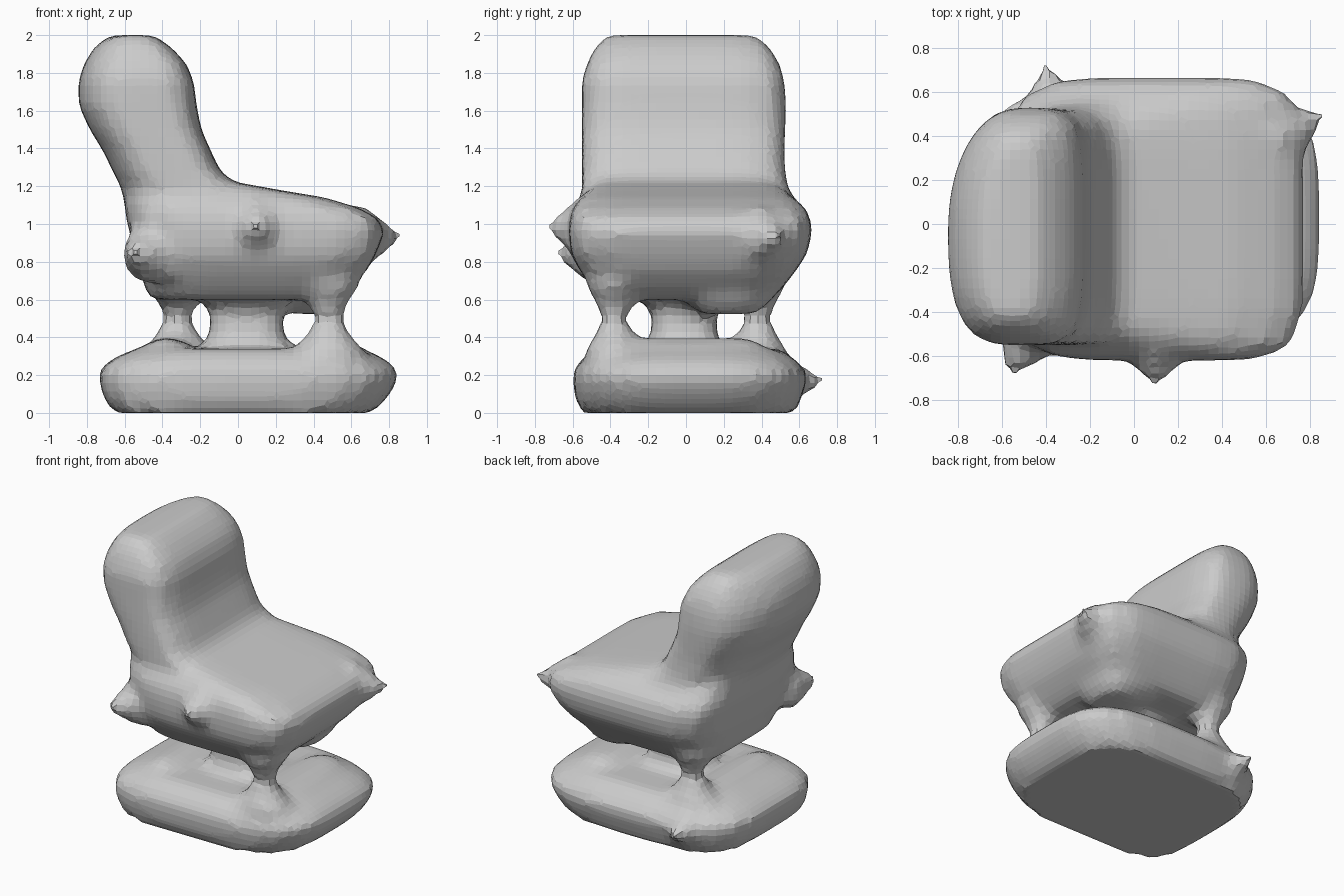
import bpy, bmesh, math
from mathutils import Vector


def outline(x0, x1, y0, y1, powers, count):
    """Rounded rectangle; one roundness per corner: ++, -+, --, +-."""
    cx, cy, rx, ry = (x0 + x1) / 2, (y0 + y1) / 2, (x1 - x0) / 2, (y1 - y0) / 2
    pts = []
    for i in range(count):
        a = 2 * math.pi * i / count
        c, s = math.cos(a), math.sin(a)
        p = powers[int(4 * i / count)]
        r = (abs(c) ** p + abs(s) ** p) ** (-1 / p)
        pts.append((cx + rx * c * r, cy + ry * s * r))
    return pts


def loft(bm, sections, powers=(2, 2, 2, 2), count=32):
    """Stack rounded rectangles (z, x0, x1, y0, y1) into a closed body."""
    rings = [[bm.verts.new((x, y, z)) for x, y in outline(*box, powers, count)]
             for z, *box in sections]
    for lo, hi in zip(rings, rings[1:]):
        for i in range(count):
            j = (i + 1) % count
            bm.faces.new((lo[i], lo[j], hi[j], hi[i]))
    bm.faces.new(rings[0][::-1])
    bm.faces.new(rings[-1])


def post(bm, cx, cy, sections, power):
    loft(bm, [(z, cx - rx, cx + rx, cy - ry, cy + ry) for z, rx, ry in sections],
         (power,) * 4, 16)


def fold(bm, tip, direction, radius, length):
    """Low pointed fold pushing out of a rim."""
    d = Vector(direction).normalized()
    ret = bmesh.ops.create_cone(bm, cap_ends=True, segments=8, radius1=radius,
                                radius2=0.02, depth=length)
    rot = d.to_track_quat('Z', 'Y')
    for v in ret['verts']:
        v.co = Vector(tip) + rot @ (v.co - Vector((0, 0, length / 2)))


bm = bmesh.new()

# seat cushion
loft(bm, [(0.60, -0.47, 0.51, -0.43, 0.45),
          (0.66, -0.49, 0.59, -0.49, 0.51),
          (0.75, -0.52, 0.68, -0.56, 0.58),
          (0.84, -0.55, 0.73, -0.61, 0.64),
          (0.94, -0.57, 0.77, -0.62, 0.665),
          (1.02, -0.59, 0.76, -0.62, 0.665),
          (1.085, -0.60, 0.64, -0.60, 0.63),
          (1.14, -0.60, 0.46, -0.56, 0.57),
          (1.18, -0.60, 0.22, -0.52, 0.52),
          (1.225, -0.60, -0.03, -0.48, 0.48)], (6, 5, 5, 7))
# sagging bulge under the seat
loft(bm, [(0.525, 0.28, 0.48, 0.08, 0.36),
          (0.57, 0.14, 0.53, 0.02, 0.43),
          (0.66, 0.02, 0.58, -0.08, 0.49)], (3, 3, 3, 3))

# backrest, rounder on its rear side
loft(bm, [(0.70, -0.49, 0.00, -0.50, 0.50),
          (1.00, -0.575, 0.00, -0.54, 0.54),
          (1.20, -0.62, 0.00, -0.55, 0.54),
          (1.27, -0.66, -0.09, -0.55, 0.525),
          (1.38, -0.71, -0.14, -0.55, 0.52),
          (1.50, -0.785, -0.195, -0.55, 0.525),
          (1.63, -0.845, -0.22, -0.55, 0.53),
          (1.76, -0.845, -0.235, -0.55, 0.52),
          (1.86, -0.81, -0.28, -0.52, 0.49),
          (1.95, -0.75, -0.37, -0.47, 0.43),
          (2.00, -0.67, -0.45, -0.41, 0.36)], (5, 2.0, 3, 5))

# pointed folds around the seat rim
fold(bm, (0.10, -0.74, 0.98), (0, -1, 0), 0.17, 0.18)
fold(bm, (0.86, 0.50, 0.93), (1, 0.5, 0), 0.18, 0.24)
fold(bm, (-0.57, -0.69, 0.84), (-0.5, -1, 0), 0.18, 0.24)

# wide cushioned base
loft(bm, [(0.00, -0.66, 0.71, -0.56, 0.58),
          (0.08, -0.71, 0.79, -0.585, 0.61),
          (0.17, -0.735, 0.845, -0.60, 0.64),
          (0.23, -0.73, 0.845, -0.59, 0.63),
          (0.29, -0.66, 0.77, -0.55, 0.57),
          (0.34, -0.54, 0.66, -0.47, 0.49)], (3.8, 3.5, 5, 3.5))
fold(bm, (-0.40, 0.73, 0.17), (-0.1, 1, 0), 0.12, 0.18)
# raised shoulders either side of the hollow
for x0, x1 in ((-0.56, -0.20), (0.26, 0.68)):
    loft(bm, [(0.30, x0, x1, -0.46, 0.46),
              (0.36, x0 + 0.07, x1 - 0.05, -0.40, 0.40),
              (0.395, x0 + 0.13, x1 - 0.13, -0.34, 0.34)], (3, 3, 3, 3), 24)

# flared corner posts, pinched at mid height
flare = [(0.32, 0.20, 0.16), (0.42, 0.11, 0.10), (0.50, 0.075, 0.065),
         (0.58, 0.10, 0.10), (0.68, 0.17, 0.15)]
post(bm, 0.48, -0.38, flare, 2)
post(bm, -0.32, 0.38, flare, 2)
# broad central column
post(bm, 0.045, -0.01,
     [(0.28, 0.23, 0.21), (0.38, 0.20, 0.18), (0.50, 0.19, 0.17),
      (0.57, 0.20, 0.19), (0.68, 0.25, 0.23)], 4)

# fuse everything into one soft faceted skin
mesh = bpy.data.meshes.new("padded_chair")
bm.to_mesh(mesh)
bm.free()
chair = bpy.data.objects.new("padded_chair", mesh)
bpy.context.collection.objects.link(chair)
fuse = chair.modifiers.new("fuse", 'REMESH')
fuse.mode = 'VOXEL'
fuse.voxel_size = 0.045
soften = chair.modifiers.new("soften", 'SMOOTH')
soften.factor = 0.5
soften.iterations = 2
